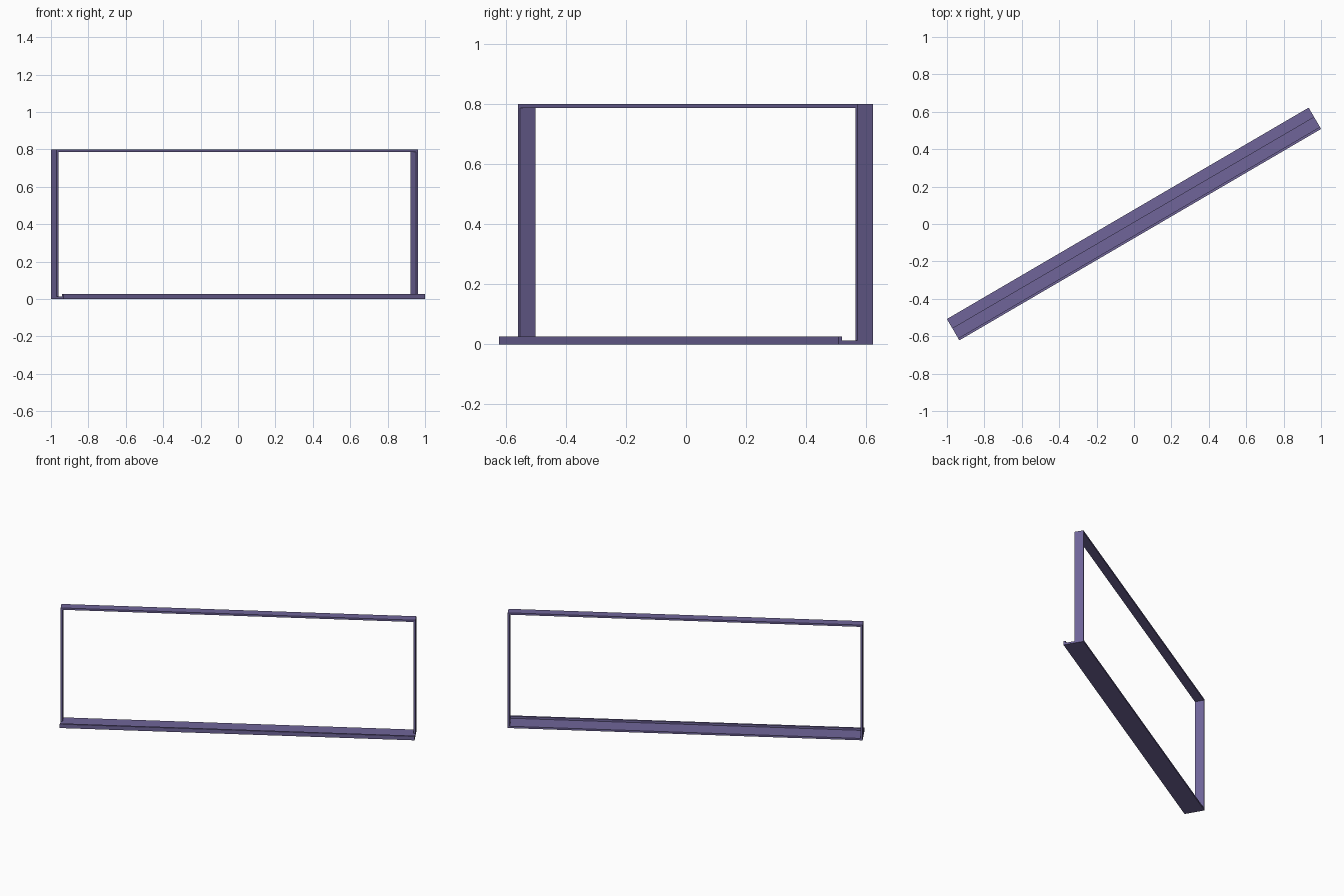
import bpy, math
from mathutils import Matrix

if "Cube" in bpy.data.objects:
    bpy.data.objects.remove(bpy.data.objects["Cube"])

ANGLE = math.radians(30.3)   # whole frame is turned about z
A = 1.12                     # half length
B = 0.066                    # half depth of the sill
VF = 0.007                   # front edge of the upright frame
T = 0.013                    # board thickness
H = 0.80                     # total height

mat = bpy.data.materials.new("slate_purple")
mat.diffuse_color = (0.16, 0.13, 0.32, 1)
mat.use_nodes = True
mat.node_tree.nodes["Principled BSDF"].inputs["Base Color"].default_value = mat.diffuse_color


def board(name, u, v, z):
    """Box from (min, max) ranges along length, depth and height."""
    bpy.ops.mesh.primitive_cube_add(size=1)
    ob = bpy.context.object
    ob.name = name
    size = [r[1] - r[0] for r in (u, v, z)]
    mid = [(r[0] + r[1]) / 2 for r in (u, v, z)]
    ob.data.transform(Matrix.Translation(mid) @ Matrix.Diagonal((*size, 1)))
    ob.rotation_euler.z = ANGLE
    ob.data.materials.append(mat)
    return ob


# Wide sill with a raised lip along its front edge
board("sill", (-A, A), (-B, B), (0, T))
board("sill_front_lip", (-A, A), (-B, -B + T), (T, 0.027))

# Side posts on the back half of the sill
for name, s in (("left_post", -1), ("right_post", 1)):
    board(name, sorted((s * A, s * (A - T))), (VF, B), (T, H - T))

# Top rail
board("top_rail", (-A, A), (VF, B), (H - T, H))
